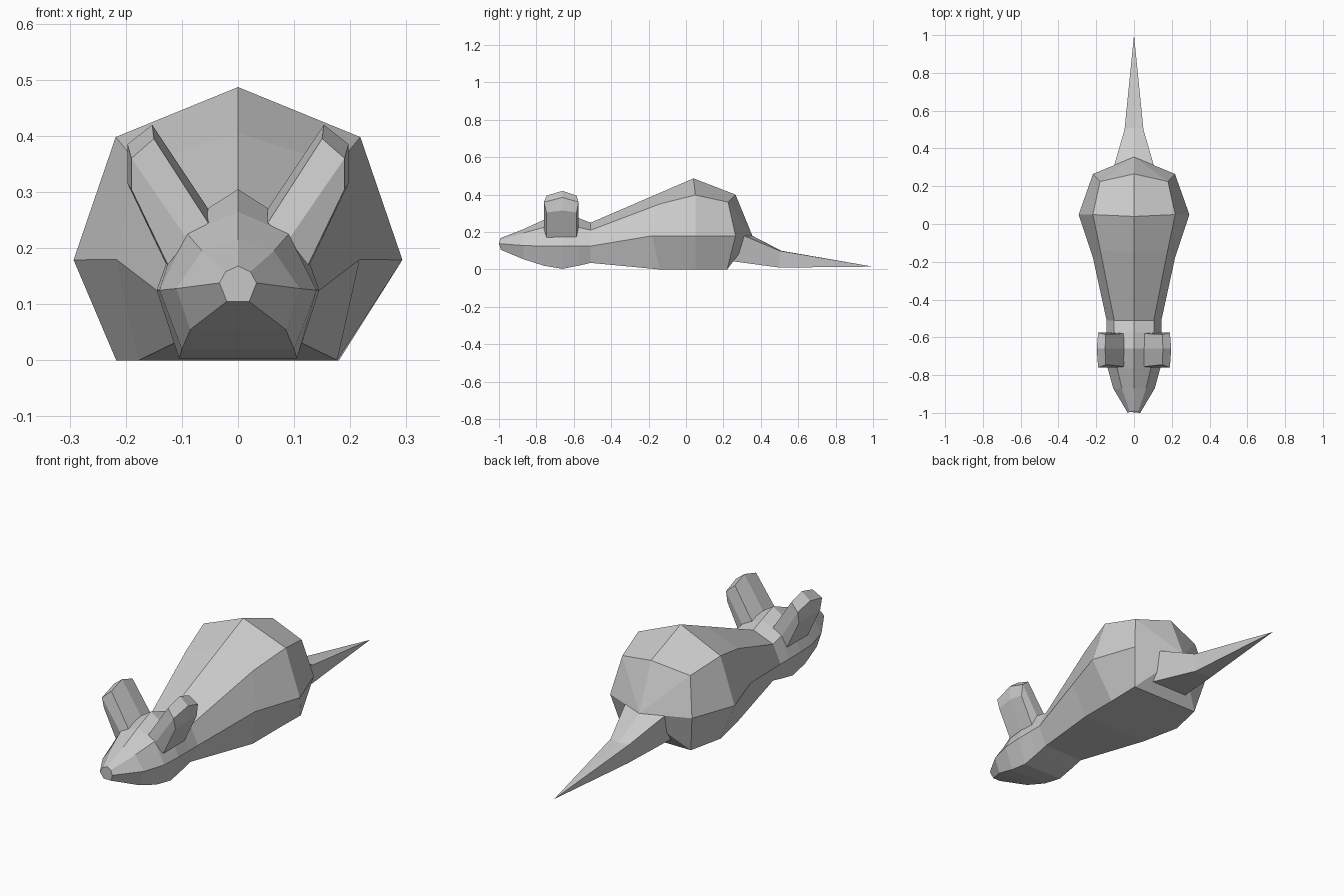
import bpy, bmesh

if "Cube" in bpy.data.objects:
    bpy.data.objects.remove(bpy.data.objects["Cube"])

grey = bpy.data.materials.new("plain grey")
grey.diffuse_color = (0.6, 0.6, 0.6, 1)
grey.use_nodes = True
grey.node_tree.nodes["Principled BSDF"].inputs["Base Color"].default_value = grey.diffuse_color


def loft(name, rings, closed=True, caps=(True, True)):
    """Skin equal-length rings of points into a flat shaded solid."""
    bm = bmesh.new()
    vs = [[bm.verts.new(p) for p in r] for r in rings]
    n = len(rings[0])
    for a, b in zip(vs, vs[1:]):
        for i in range(n if closed else n - 1):
            j = (i + 1) % n
            bm.faces.new((a[i], a[j], b[j], b[i]))
    if caps[0]:
        bm.faces.new(vs[0])
    if caps[1]:
        bm.faces.new(vs[-1])
    bmesh.ops.remove_doubles(bm, verts=bm.verts, dist=0.0005)
    bmesh.ops.recalc_face_normals(bm, faces=bm.faces)
    me = bpy.data.meshes.new(name)
    bm.to_mesh(me)
    bm.free()
    me.materials.append(grey)
    ob = bpy.data.objects.new(name, me)
    bpy.context.collection.objects.link(ob)
    return ob


def ring(top, upper, side, low):
    """Mirrored ring: top (y, z), then (x, y, z) for ridge, side and belly."""
    right = [upper, side, low]
    left = [(-x, y, z) for x, y, z in reversed(right)]
    return [(0, *top)] + right + [(0, low[1], low[2])] + left


# Body: snout, head, neck, back and rump
body = [
    ring((-0.99, 0.168), (0.022, -0.995, 0.158), (0.033, -1.0, 0.138), (0.02, -0.99, 0.105)),
    ring((-0.87, 0.215), (0.064, -0.87, 0.195), (0.11, -0.87, 0.128), (0.085, -0.87, 0.055)),
    ring((-0.76, 0.265), (0.09, -0.76, 0.225), (0.14, -0.76, 0.125), (0.1, -0.76, 0.02)),
    ring((-0.66, 0.305), (0.105, -0.66, 0.238), (0.145, -0.66, 0.125), (0.105, -0.66, 0.003)),
    ring((-0.575, 0.275), (0.105, -0.575, 0.225), (0.145, -0.575, 0.125), (0.105, -0.575, 0.02)),
    ring((-0.51, 0.25), (0.105, -0.51, 0.21), (0.145, -0.51, 0.125), (0.105, -0.51, 0.035)),
    ring((-0.15, 0.405), (0.178, -0.14, 0.35), (0.217, -0.18, 0.18), (0.177, -0.14, 0)),
    ring((0.04, 0.487), (0.218, 0.05, 0.398), (0.293, 0.05, 0.179), (0.217, 0.05, 0)),
    ring((0.265, 0.4), (0.18, 0.225, 0.36), (0.217, 0.265, 0.18), (0.18, 0.22, 0)),
]
body[7][3] = (0.177, 0.05, 0)  # belly is narrower on one side
body_ob = loft("body", body, caps=(True, False))

# Rump: closes the rear ring around its rearmost point
bm = bmesh.new()
bm.from_mesh(body_ob.data)
bm.verts.ensure_lookup_table()
rim = [e for e in bm.edges if e.is_boundary]
tip = bm.verts.new((0, 0.355, 0.18))
for e in rim:
    bm.faces.new((e.verts[0], e.verts[1], tip))
bmesh.ops.join_triangles(bm, faces=list(tip.link_faces), angle_face_threshold=0.3,
                         angle_shape_threshold=3.0)
bmesh.ops.recalc_face_normals(bm, faces=bm.faces)
bm.to_mesh(body_ob.data)
bm.free()

# Tail: flat topped spike
loft("tail", [
    [(-0.105, 0.311, 0.18), (0, 0.355, 0.18), (0.105, 0.311, 0.18), (0.1, 0.24, 0.045), (-0.1, 0.24, 0.045)],
    [(-0.05, 0.5, 0.1), (0, 0.51, 0.1), (0.05, 0.5, 0.1), (0.045, 0.5, 0.01), (-0.045, 0.5, 0.01)],
    [(0, 1.0, 0.015)] * 5,
], caps=(True, False))

# Ears: slanted blocks with a bent crown
for name, s in (("right_ear", 1), ("left_ear", -1)):
    base = [(0.053, -0.755, 0.245), (0.053, -0.66, 0.27), (0.053, -0.58, 0.245), (0.1, -0.575, 0.215),
            (0.125, -0.585, 0.17), (0.13, -0.66, 0.175), (0.125, -0.745, 0.17), (0.09, -0.76, 0.215)]
    crown = [(0.15, -0.745, 0.395), (0.153, -0.66, 0.42), (0.15, -0.585, 0.395), (0.19, -0.575, 0.36),
             (0.19, -0.585, 0.305), (0.197, -0.66, 0.315), (0.19, -0.745, 0.305), (0.19, -0.76, 0.36)]
    flip = [[(s * x, y, z) for x, y, z in r] for r in (base, crown)]
    ear = loft(name, flip, caps=(True, False))
    # crown meets along its middle ridge
    bm = bmesh.new()
    bm.from_mesh(ear.data)
    rim = [e for e in bm.edges if e.is_boundary]
    peak = bm.verts.new((s * 0.197, -0.66, 0.385))
    for e in rim:
        bm.faces.new((e.verts[0], e.verts[1], peak))
    bmesh.ops.recalc_face_normals(bm, faces=bm.faces)
    bm.to_mesh(ear.data)
    bm.free()
